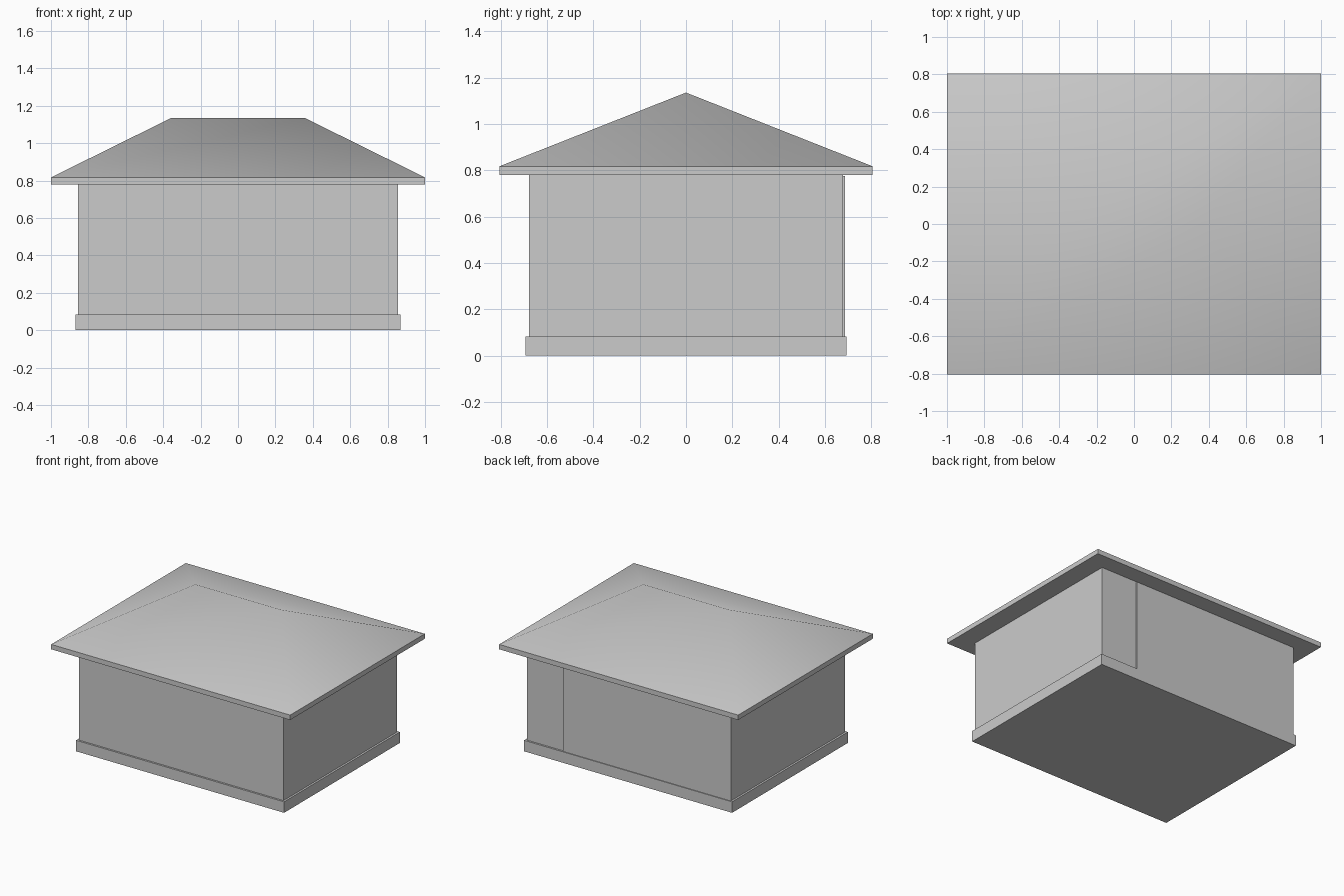
import bpy
import math

if "Cube" in bpy.data.objects:
    bpy.data.objects.remove(bpy.data.objects["Cube"])


def make_mesh(name, verts, faces):
    mesh = bpy.data.meshes.new(name)
    mesh.from_pydata(verts, [], faces)
    obj = bpy.data.objects.new(name, mesh)
    bpy.context.collection.objects.link(obj)
    return obj


def box(name, x0, x1, y0, y1, z0, z1):
    bpy.ops.mesh.primitive_cube_add(size=1, location=((x0 + x1) / 2, (y0 + y1) / 2, (z0 + z1) / 2))
    obj = bpy.context.object
    obj.name = name
    obj.scale = (x1 - x0, y1 - y0, z1 - z0)
    bpy.ops.object.transform_apply(location=False, rotation=False, scale=True)
    return obj


# Plinth and walls
box("plinth", -0.87, 0.87, -0.692, 0.692, 0, 0.083)
box("walls", -0.855, 0.855, -0.678, 0.678, 0.083, 0.78)

# Thin cladding panel on the back wall
box("back_panel", -0.855, 0.55, 0.66, 0.686, 0.083, 0.775)

# Hipped roof with a thin eaves slab, all one closed mesh
corners = [(-1, -0.805), (1, -0.805), (1, 0.805), (-1, 0.805)]
verts = [(x, y, z) for z in (0.78, 0.817) for x, y in corners]
verts += [(-0.357, 0, 1.135), (0.357, 0, 1.135)]
faces = [(3, 2, 1, 0)]
faces += [(i, (i + 1) % 4, (i + 1) % 4 + 4, i + 4) for i in range(4)]
faces += [(4, 5, 9, 8), (5, 6, 9), (6, 7, 8, 9), (7, 4, 8)]
roof = make_mesh("roof", verts, faces)

# Soft hips and ridge, crisp eaves
bpy.ops.object.select_all(action='DESELECT')
roof.select_set(True)
bpy.context.view_layer.objects.active = roof
bpy.ops.object.shade_smooth_by_angle(angle=math.radians(60))
